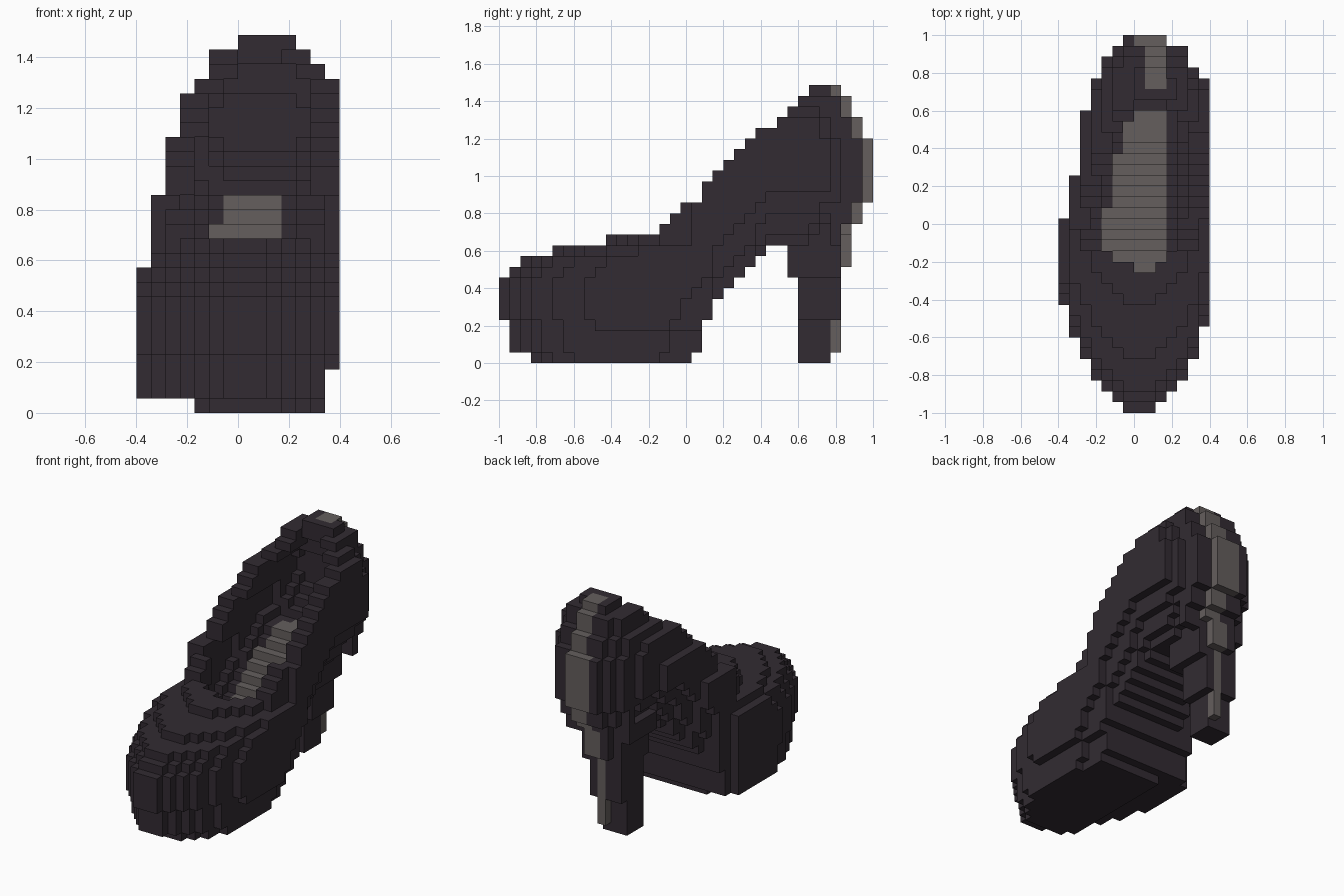
import bpy, bmesh
from mathutils import Vector

if "Cube" in bpy.data.objects:
    bpy.data.objects.remove(bpy.data.objects["Cube"], do_unlink=True)

NX, NY, NZ = 14, 35, 26          # size of the block grid
UNIT = 2 / NY


def material(name, rgb):
    mat = bpy.data.materials.new(name)
    mat.use_nodes = True
    mat.diffuse_color = (*rgb, 1)
    mat.node_tree.nodes["Principled BSDF"].inputs["Base Color"].default_value = (*rgb, 1)
    return mat


def steps(start, rises, falls):
    """Stepped profile: goes up or down by one at each listed index."""
    return lambda n: start + sum(r <= n for r in rises) - sum(f <= n for f in falls)


# Stepped outlines of the shoe: side (by row), plan (by row), front (by layer)
top = steps(8, [1, 2, 5, 10, 15, 16, 17, 19, 19, 20, 21, 22, 23, 24, 26, 27, 28, 29],
            [32, 33, 33, 34, 34])
bottom = steps(4, [18, 19, 19, 19, 20, 20, 21, 22, 23, 24, 25, 33, 33, 33, 33, 34, 34],
               [1, 1, 1, 3, 32, 32])
plan_left = steps(6, [18, 22, 28, 31, 33, 34], [1, 2, 3, 5, 7, 10])
plan_right = steps(9, [1, 2, 3, 5, 8], [31, 32, 34, 34])
front_left = steps(4, [10, 15, 19, 22, 23, 25, 25], [1, 1, 1, 1])
front_right = steps(13, [3], [23, 24, 25])
insole_left = steps(7, [19, 24, 27], [14, 14, 15])

# Rows covered by each layer, for rounding the toe and the back
layer_rows = [[j for j in range(NY) if bottom(j) <= k < top(j)] for k in range(NZ)]


def toe_shift(k):
    if k == 0:
        return 2
    return layer_rows[k][0] if k < 12 else 10


def outline(j, k):
    """Left and right limits: the plan slides inward where a layer is shorter."""
    rows = [j, j - toe_shift(k)]
    if j > 24:
        rows.append(j + NY - 1 - layer_rows[k][-1])
    left = max([front_left(k)] + [plan_left(r) for r in rows])
    right = min([front_right(k)] + [plan_right(r) for r in rows])
    if j == 32 and k < 12:                       # back narrows into the heel
        right = 9
    return left, right


def arch_insets(j, k):
    """Rounding of the left and right edges around the arch."""
    if not 12 <= j <= 30:
        return 0, 0
    gaps = [n - 1 for n in range(1, 27 - j) if bottom(j + n) > k]
    if j >= 18:
        gaps.append(k - bottom(j))
    depth = min(gaps, default=5)
    if depth > 4:
        return 0, 0
    if j < 20:
        return 0, int(depth < 3)
    inset = ([2, 2, 1, 1, 1] if j < 24 else [3, 2, 2, 1, 1])[depth]
    return inset, inset


def floor(j):
    return j - 12 if j > 27 else min(15, max(4, j - 10))


def in_opening(i, j, k):
    if not 13 <= j <= 28 + (k < 24) + (k < 22) or k < floor(j):
        return False
    if j < 15:
        return insole_left(j) <= i < (9 if j == 13 else 10)
    left, right = outline(j, k)
    wall = max(2, 3 - (k - floor(j)))            # walls thicken near the floor
    return left + wall <= i < right - wall


# Shell with the foot opening hollowed out
shell = set()
for k in range(NZ):
    for j in layer_rows[k]:
        left, right = outline(j, k)
        inset_left, inset_right = arch_insets(j, k)
        shell |= {(i, j, k) for i in range(left + inset_left, right - inset_right)
                  if not in_opening(i, j, k)}

# Tapered heel, leaning slightly to one side
heel = set()
for k in range(13):
    left, right = (5, 8) if k < 4 else (5, 9) if k < 8 else (5, 10) if k < 11 else (4, 10)
    for j in range(27 if k >= 8 else 28, 32):
        for i in range(left, right):
            if j < 31 or k > 3 or (k > 0 and i == 7):
                heel.add((i, j, k))
heel -= shell
solid = shell | heel

# Insole strip along the stepped floor
insole = {(i, j, k) for (i, j, k) in shell
          if 13 <= j <= 27 and floor(j) - 2 <= k < floor(j)
          and insole_left(j) <= i < (9 if j == 13 else 10)}


def on_strip(i, j, k):
    if k < 9:
        return j == 31 and i == 7
    columns = (7, 8) if k < 12 else (7, 8, 9) if j == 34 else (8, 9)
    if i not in columns:
        return False
    return (j > 30 and (i, j + 1, k) not in solid) or \
        (j > 29 and k > 23 and (i, j, k + 1) not in solid)


# Seam strip down the back, over the rim and the heel
strip = {cell for cell in solid if on_strip(*cell)}


def build(name, cells, mat):
    """Make one object from the exposed sides of its blocks."""
    bm = bmesh.new()
    origin = Vector((-NX / 2, -NY / 2, 0))
    for cell in sorted(cells):
        centre = Vector(cell) + origin + Vector((0.5, 0.5, 0.5))
        for axis in range(3):
            for sign in (-1, 1):
                other = list(cell)
                other[axis] += sign
                if tuple(other) in solid:
                    continue
                n, u = Vector(), Vector()
                n[axis], u[(axis + 1) % 3] = sign / 2, 0.5
                v = n.cross(u) * 2
                corners = (-u - v, u - v, u + v, v - u)
                bm.faces.new([bm.verts.new((centre + n + c) * UNIT) for c in corners])
    bmesh.ops.remove_doubles(bm, verts=bm.verts, dist=UNIT / 100)
    mesh = bpy.data.meshes.new(name)
    bm.to_mesh(mesh)
    bm.free()
    mesh.materials.append(mat)
    bpy.context.collection.objects.link(bpy.data.objects.new(name, mesh))


dark = material("dark plum leather", (0.032, 0.024, 0.032))
grey = material("warm grey lining", (0.128, 0.113, 0.11))
build("shoe_upper", shell - insole - strip, dark)
build("heel", heel - strip, dark)
build("insole", insole, grey)
build("back_strip", strip, grey)
